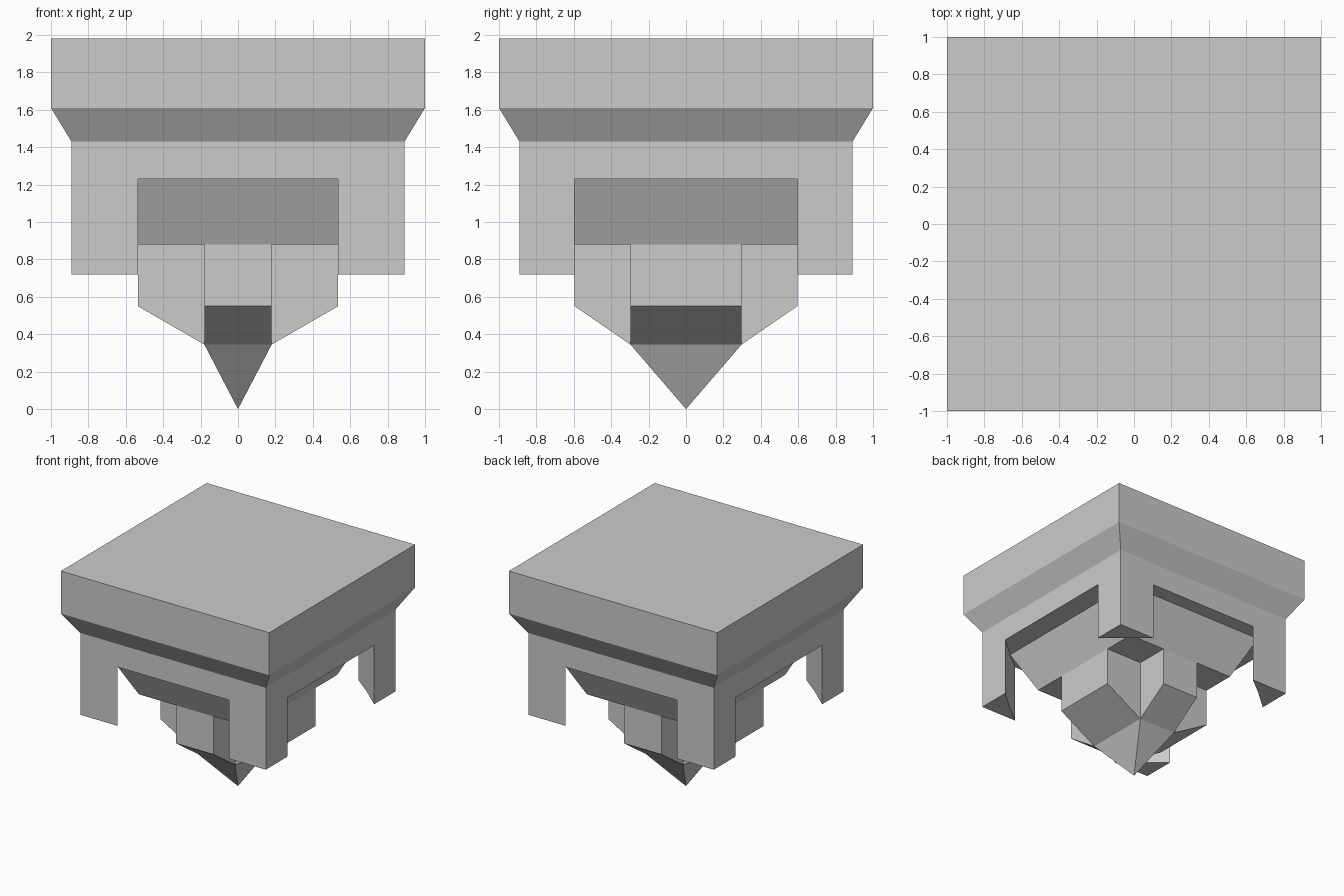
import bpy

if "Cube" in bpy.data.objects:
    bpy.data.objects.remove(bpy.data.objects["Cube"])


def make(name, verts, faces):
    me = bpy.data.meshes.new(name)
    me.from_pydata(verts, [], faces)
    me.update()
    ob = bpy.data.objects.new(name, me)
    bpy.context.collection.objects.link(ob)
    return ob


def mirrored(name, verts, faces, sx, sy):
    # copy into another quadrant, keeping the faces pointing outwards
    if sx * sy < 0:
        faces = [f[::-1] for f in faces]
    return make(name, [(x * sx, y * sy, z) for x, y, z in verts], faces)


# heights
TOP, SLAB, NECK, SOFFIT, LEDGE, LEG, ARM, CORE = 1.98, 1.61, 1.43, 1.23, 0.88, 0.72, 0.55, 0.345
W = 0.89            # half width of the body
AX, AY = 0.535, 0.595   # half spans of the openings and the cross
CX, CY = 0.18, 0.297    # half size of the central core

# cap: slab, sloped neck, body, soffit and tapering underside as one loft
rings = [(1, 1, TOP), (1, 1, SLAB), (W, W, NECK), (W, W, SOFFIT),
         (0.70, 0.76, SOFFIT), (AX, AY, LEDGE)]
verts, faces = [], [(0, 1, 2, 3)]
for hx, hy, z in rings:
    verts += [(-hx, -hy, z), (hx, -hy, z), (hx, hy, z), (-hx, hy, z)]
for r in range(len(rings) - 1):
    for i in range(4):
        a, b = r * 4 + i, r * 4 + (i + 1) % 4
        faces.append((a, a + 4, b + 4, b))
last = len(verts) - 4
faces.append((last + 3, last + 2, last + 1, last))
make("cap", verts, faces)

# four corner legs hanging from the soffit
outline = [(W, AY), (W, W), (AX, W), (0.705, 0.757)]
leg_v = [(x, y, z) for z in (LEG, SOFFIT) for x, y in outline]
leg_f = [(3, 2, 1, 0)] + [(i, (i + 1) % 4, (i + 1) % 4 + 4, i + 4) for i in range(4)]
for sx in (-1, 1):
    for sy in (-1, 1):
        side = ("back" if sy > 0 else "front") + ("_right" if sx > 0 else "_left")
        mirrored("leg_" + side, leg_v, leg_f, sx, sy)


# cross arms with sloped undersides: end, slope and two sides
def arm(name, pts_end, pts_core, sx, sy):
    (e0, e1), (c0, c1) = pts_end, pts_core
    v = [(*c0, LEDGE), (*e0, LEDGE), (*e1, LEDGE), (*c1, LEDGE),
         (*c0, CORE), (*e0, ARM), (*e1, ARM), (*c1, CORE)]
    f = [(4, 5, 1, 0), (5, 6, 2, 1), (6, 7, 3, 2), (7, 6, 5, 4)]
    mirrored(name, v, f, sx, sy)


for s, label in ((1, "right"), (-1, "left")):
    arm("arm_" + label, ((AX, -CY), (AX, CY)), ((CX, -CY), (CX, CY)), s, 1)
for s, label in ((1, "back"), (-1, "front")):
    arm("arm_" + label, ((CX, AY), (-CX, AY)), ((CX, CY), (-CX, CY)), 1, s)

# pointed tip under the cross
make("tip", [(-CX, -CY, CORE), (CX, -CY, CORE), (CX, CY, CORE), (-CX, CY, CORE), (0, 0, 0)],
     [(i, 4, (i + 1) % 4) for i in range(4)])
